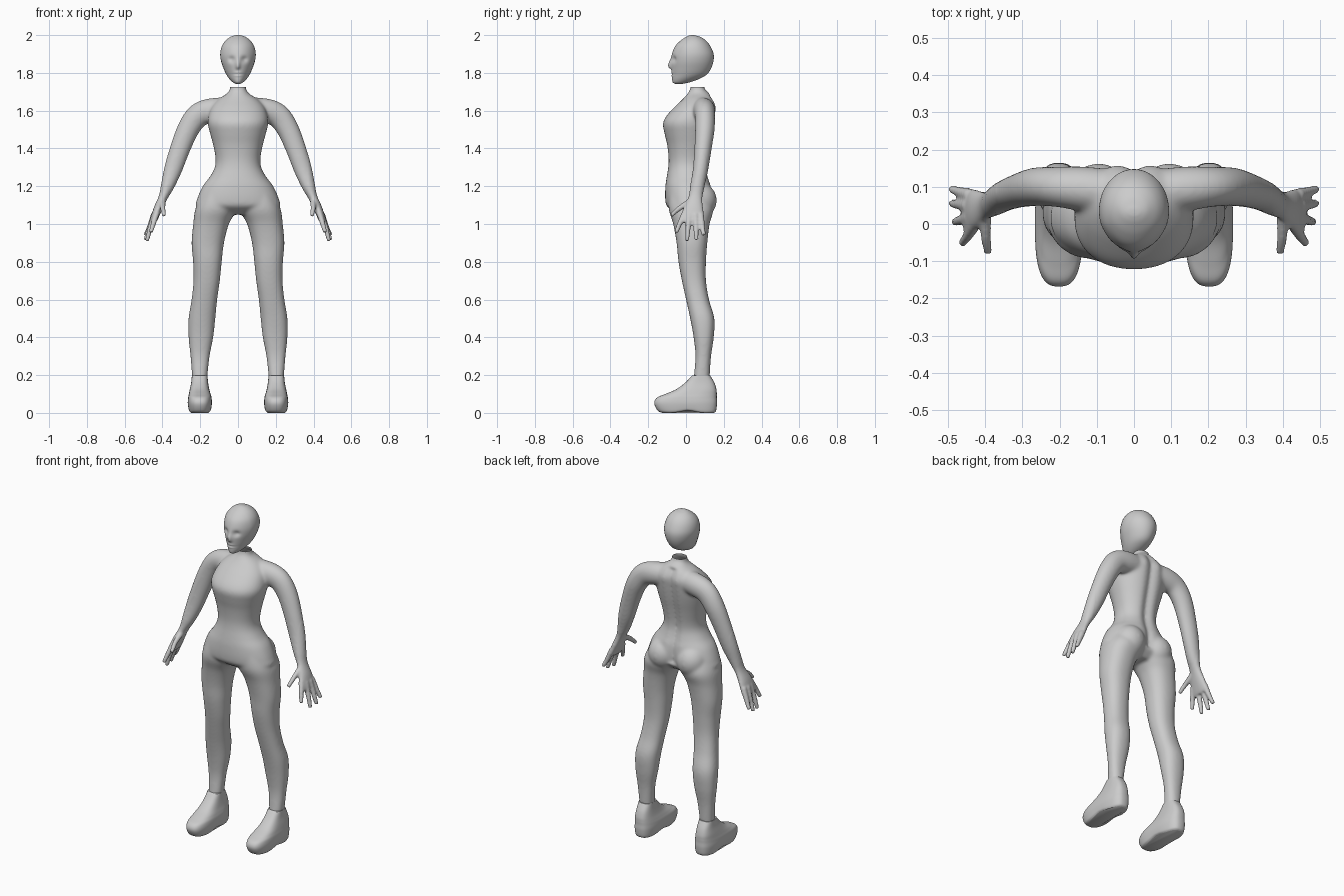
import bpy, bmesh, math
from mathutils import Vector, Matrix

if "Cube" in bpy.data.objects:
    bpy.data.objects.remove(bpy.data.objects["Cube"])


def spline(rows, n=6):
    """Catmull-Rom refinement of a list of equal-length tuples."""
    out = []
    for i in range(len(rows) - 1):
        a, b, c, d = (rows[max(0, min(len(rows) - 1, i + k))] for k in (-1, 0, 1, 2))
        for j in range(n):
            t = j / n
            out.append(tuple(0.5 * (2 * q + (r - p) * t + (2 * p - 5 * q + 4 * r - s) * t * t
                                    + (3 * q - p - 3 * r + s) * t ** 3)
                             for p, q, r, s in zip(a, b, c, d)))
    return out + [rows[-1]]


def ring(z, x0, x1, y0, y1, power=2.0, sides=48):
    """Horizontal superellipse filling the given box."""
    pts = []
    for i in range(sides):
        a = 2 * math.pi * i / sides
        c, s = math.cos(a), math.sin(a)
        pts.append(Vector(((x0 + x1) / 2 + (x1 - x0) / 2 * math.copysign(abs(c) ** (2 / power), c),
                           (y0 + y1) / 2 + (y1 - y0) / 2 * math.copysign(abs(s) ** (2 / power), s), z)))
    return pts


def loft(bm, rings, side=1):
    """Skin a stack of rings, cap both ends, optionally mirrored in x."""
    vs = [[bm.verts.new((p.x * side, p.y, p.z)) for p in r] for r in rings]
    n = len(vs[0])
    for a, b in zip(vs, vs[1:]):
        for i in range(n):
            bm.faces.new((a[i], a[(i + 1) % n], b[(i + 1) % n], b[i]))
    bm.faces.new(vs[0][::-1])
    bm.faces.new(vs[-1])


def tube(bm, rows, side=1, sides=20):
    """Elliptical tube along a path of (x, y, z, radius along y, other radius)."""
    rows = spline(rows, 5)
    rings = []
    for i, (x, y, z, ra, rb) in enumerate(rows):
        t = (Vector(rows[min(i + 1, len(rows) - 1)][:3]) - Vector(rows[max(i - 1, 0)][:3])).normalized()
        ref = Vector((1, 0, 0)) if abs(t.y) > 0.6 else Vector((0, 1, 0))
        u = (ref - t * ref.dot(t)).normalized()
        v = t.cross(u)
        rings.append([Vector((x, y, z)) + u * ra * math.cos(2 * math.pi * k / sides)
                      + v * rb * math.sin(2 * math.pi * k / sides) for k in range(sides)])
    loft(bm, rings, side)


def bell(v, width):
    return math.exp(-(v / width) ** 2)


def finish(bm, name):
    bmesh.ops.recalc_face_normals(bm, faces=bm.faces[:])
    me = bpy.data.meshes.new(name)
    bm.to_mesh(me)
    bm.free()
    for p in me.polygons:
        p.use_smooth = True
    ob = bpy.data.objects.new(name, me)
    bpy.context.collection.objects.link(ob)
    return ob


# Torso: z, half width, front y, back y
bm = bmesh.new()
torso = [(1.76, .043, .025, .095), (1.715, .043, .022, .100), (1.69, .06, .008, .125),
         (1.66, .105, -.018, .147), (1.62, .14, -.06, .163), (1.57, .157, -.105, .157),
         (1.53, .160, -.122, .15), (1.48, .148, -.114, .14), (1.42, .132, -.10, .126),
         (1.35, .119, -.092, .113), (1.30, .123, -.094, .11), (1.25, .149, -.102, .12),
         (1.20, .187, -.109, .135), (1.13, .217, -.110, .14), (1.09, .218, -.098, .13),
         (1.05, .12, -.04, .09)]
rings = [ring(z, -hx, hx, y0, y1, 2.2) for z, hx, y0, y1 in spline(torso)]
for r in rings:
    for p in r:
        if p.y > 0.07 and 1.1 < p.z < 1.68:  # spine groove
            p.y -= .02 * bell(p.x, .025)
loft(bm, rings)

# Legs, arms and hands, both sides
leg = [(1.16, .015, .19, -.09, .12), (1.08, .008, .226, -.092, .145), (1.0, .048, .237, -.068, .125),
       (.9, .074, .246, -.05, .113), (.8, .086, .238, -.04, .106), (.7, .096, .236, -.022, .106),
       (.6, .11, .246, 0, .122), (.5, .12, .262, .022, .15), (.4, .131, .262, .04, .147),
       (.3, .15, .252, .05, .133), (.2, .161, .244, .042, .126), (.18, .162, .243, .04, .126)]
arm = [(.05, .085, 1.605, .06, .065), (.14, .095, 1.60, .06, .066), (.21, .10, 1.575, .054, .064),
       (.262, .10, 1.505, .052, .059), (.306, .09, 1.40, .046, .054), (.343, .077, 1.29, .041, .048),
       (.373, .06, 1.20, .038, .036), (.397, .05, 1.14, .037, .024), (.424, .04, 1.08, .053, .023),
       (.443, .034, 1.03, .064, .019), (.45, .034, 1.01, .06, .015)]
digits = [[(.40, .025, 1.12), (.398, -.035, 1.083), (.392, -.078, 1.045)],
          [(.43, -.005, 1.06), (.447, -.032, 1.005), (.462, -.052, .955)],
          [(.442, .018, 1.05), (.467, .01, .97), (.482, .005, .91)],
          [(.445, .05, 1.05), (.472, .053, .97), (.489, .055, .915)],
          [(.44, .078, 1.05), (.470, .087, .98), (.491, .094, .94)]]
for s in (1, -1):
    loft(bm, [ring(*row, power=2.3, sides=32) for row in spline(leg)], s)
    tube(bm, arm, s, 28)
    for path in digits:
        tube(bm, [p + (r, r) for p, r in zip(path, (.017, .014, .011))], s, 12)
    # Buttock
    bmesh.ops.create_uvsphere(bm, u_segments=32, v_segments=20, radius=1,
                              matrix=Matrix.Translation((s * .095, .07, 1.125))
                              @ Matrix.Diagonal((.09, .093, .095, 1)))

# Fuse all limbs into one skin, soften the joins and open the neck
body = finish(bm, "body")
mod = body.modifiers.new("fuse", 'REMESH')
mod.mode = 'VOXEL'
mod.voxel_size = 0.006
fused = bpy.data.meshes.new_from_object(
    body.evaluated_get(bpy.context.evaluated_depsgraph_get()))
bpy.data.objects.remove(body)
bm = bmesh.new()
bm.from_mesh(fused)
trunk = [v for v in bm.verts if abs(v.co.x) < .37]
for i in range(14):
    bmesh.ops.smooth_vert(bm, verts=trunk if i > 2 else bm.verts[:], factor=.5,
                          use_axis_x=True, use_axis_y=True, use_axis_z=True)
bmesh.ops.bisect_plane(bm, geom=bm.verts[:] + bm.edges[:] + bm.faces[:],
                       plane_co=(0, 0, 1.725), plane_no=(0, 0, 1), clear_outer=True)
finish(bm, "body")

# Head with nose, eye sockets and mouth
head = [(1.742, .012, -.058, -.02), (1.75, .028, -.07, .02), (1.768, .046, -.074, .07),
        (1.79, .061, -.074, .108), (1.82, .075, -.077, .131), (1.86, .089, -.079, .145),
        (1.90, .094, -.074, .146), (1.94, .086, -.058, .13), (1.97, .067, -.03, .107),
        (1.99, .041, .0, .077), (1.998, .02, .018, .05), (2.0, .006, .028, .04)]
bm = bmesh.new()
rings = [ring(z, -hx, hx, y0, y1, 2.0, 72) for z, hx, y0, y1 in spline(head)]
for r in rings:
    for p in r:
        if p.y < 0:
            p.x *= 1 + 1.2 * p.y
            nose = bell(p.x, .011) * bell(p.z - (1.832 if p.z < 1.832 else 1.838),
                                          .01 if p.z < 1.832 else .03)
            socket = bell(abs(p.x) - .034, .017) * bell(p.z - 1.872, .016)
            mouth = bell(p.x, .022) * (bell(p.z - 1.793, .004) - bell(p.z - 1.801, .006)
                                       - bell(p.z - 1.785, .006))
            p.y += .013 * socket - .016 * nose + .003 * mouth
loft(bm, rings)
finish(bm, "head")

# Shoes: z, x range, y range
shoe = [(0, .152, .254, -.125, .148), (.012, .143, .261, -.15, .159), (.05, .138, .266, -.168, .164),
        (.08, .140, .264, -.155, .163), (.10, .145, .26, -.11, .163), (.125, .152, .255, -.052, .161),
        (.16, .158, .248, -.004, .15), (.198, .162, .244, .032, .128)]
for s, name in ((1, "left_shoe"), (-1, "right_shoe")):
    bm = bmesh.new()
    rings = [ring(*row, power=2.8, sides=48) for row in spline(shoe)]
    for r in rings:
        for p in r:
            if p.z < .05:  # arch under the instep
                p.z += .014 * bell(p.y - .01, .05) * (1 - p.z / .05)
    loft(bm, rings, s)
    ob = finish(bm, name)
    bpy.context.view_layer.objects.active = ob
    ob.select_set(True)
    bpy.ops.object.shade_smooth_by_angle(angle=math.radians(50))
    ob.select_set(False)
